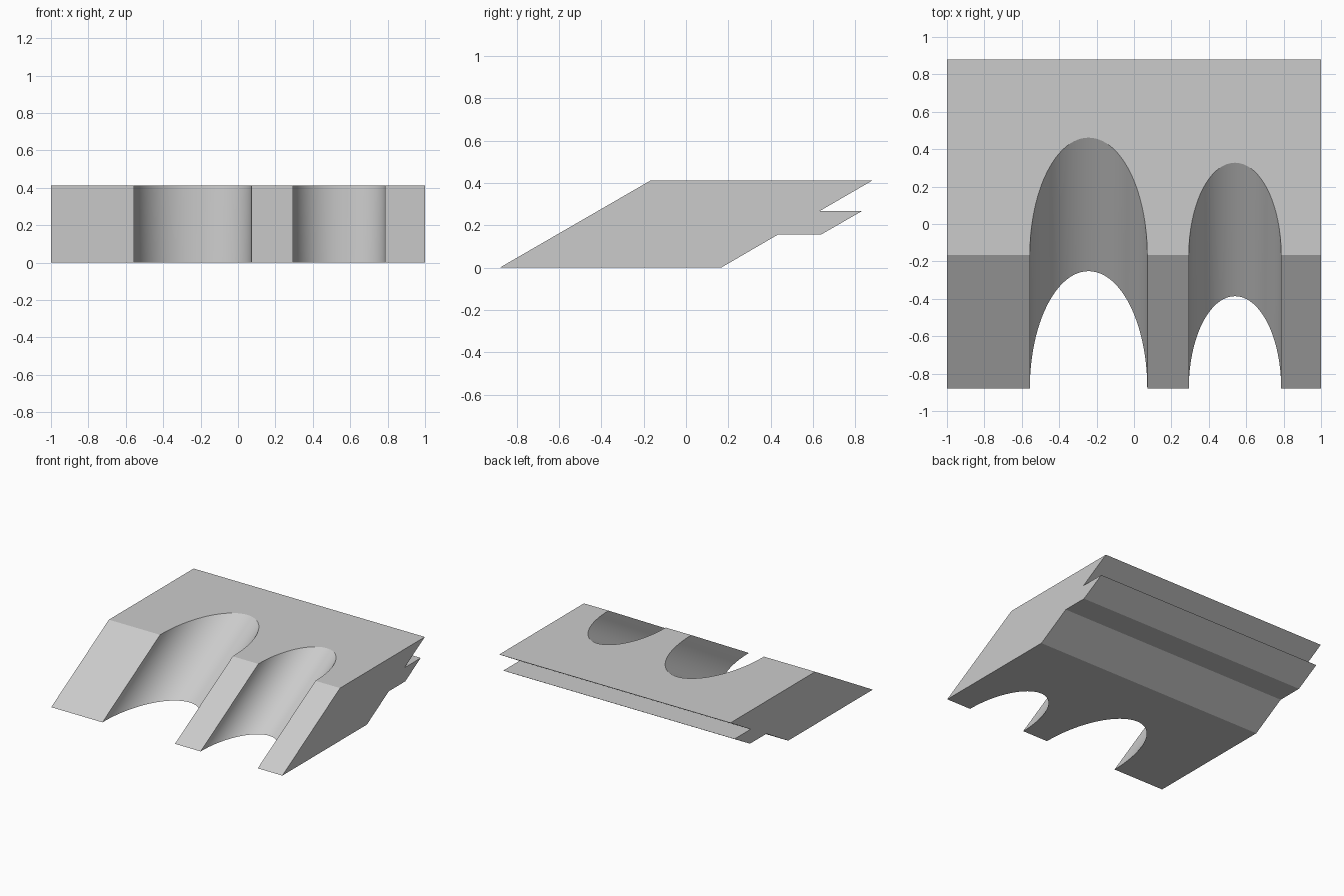
import bpy
import bmesh
import math

cube = bpy.data.objects.get("Cube")
if cube:
    bpy.data.objects.remove(cube, do_unlink=True)

SLOPE = math.radians(30)
FRONT_Y = -0.88
HEIGHT = 0.412

stone = bpy.data.materials.new("light_grey")
stone.use_nodes = True
grey = (0.6, 0.6, 0.6, 1)
stone.diffuse_color = grey
stone.node_tree.nodes["Principled BSDF"].inputs["Base Color"].default_value = grey


def extrude_profile(name, profile, half_width):
    """Extrude a side outline of (y, z) points across x."""
    bm = bmesh.new()
    face = bm.faces.new([bm.verts.new((-half_width, y, z)) for y, z in profile])
    grown = bmesh.ops.extrude_face_region(bm, geom=[face])
    moved = [v for v in grown["geom"] if isinstance(v, bmesh.types.BMVert)]
    bmesh.ops.translate(bm, verts=moved, vec=(2 * half_width, 0, 0))
    bmesh.ops.recalc_face_normals(bm, faces=bm.faces)
    mesh = bpy.data.meshes.new(name)
    bm.to_mesh(mesh)
    bm.free()
    mesh.materials.append(stone)
    obj = bpy.data.objects.new(name, mesh)
    bpy.context.collection.objects.link(obj)
    return obj


def cut_groove(body, x, radius):
    """Cut a half-round channel whose axis lies in the sloping front face."""
    mid_z = HEIGHT / 2
    bpy.ops.mesh.primitive_cylinder_add(
        vertices=96, radius=radius, depth=2.4,
        location=(x, FRONT_Y + mid_z / math.tan(SLOPE), mid_z),
        rotation=(SLOPE - math.pi / 2, 0, 0))
    cutter = bpy.context.object
    cutter.name = "groove_cutter"
    cutter.hide_render = True
    cutter.data.materials.append(stone)
    mod = body.modifiers.new("groove", 'BOOLEAN')
    mod.operation = 'DIFFERENCE'
    mod.solver = 'EXACT'
    mod.object = cutter
    bpy.context.view_layer.objects.active = body
    bpy.ops.object.modifier_apply(modifier=mod.name)
    bpy.data.objects.remove(cutter, do_unlink=True)


# Slanted slab with a stepped underside and a notch under the rear lip
outline = [(FRONT_Y, 0), (0.165, 0), (0.435, 0.157), (0.638, 0.157),
           (0.83, 0.267), (0.63, 0.267), (0.88, HEIGHT), (-0.167, HEIGHT)]
slab = extrude_profile("grooved_slab", outline, 1)

# Wide and narrow half-round channels
cut_groove(slab, -0.243, 0.314)
cut_groove(slab, 0.54, 0.247)

# Smooth channels, crisp edges
bpy.ops.object.select_all(action='DESELECT')
slab.select_set(True)
bpy.context.view_layer.objects.active = slab
bpy.ops.object.shade_smooth_by_angle(angle=math.radians(20))
